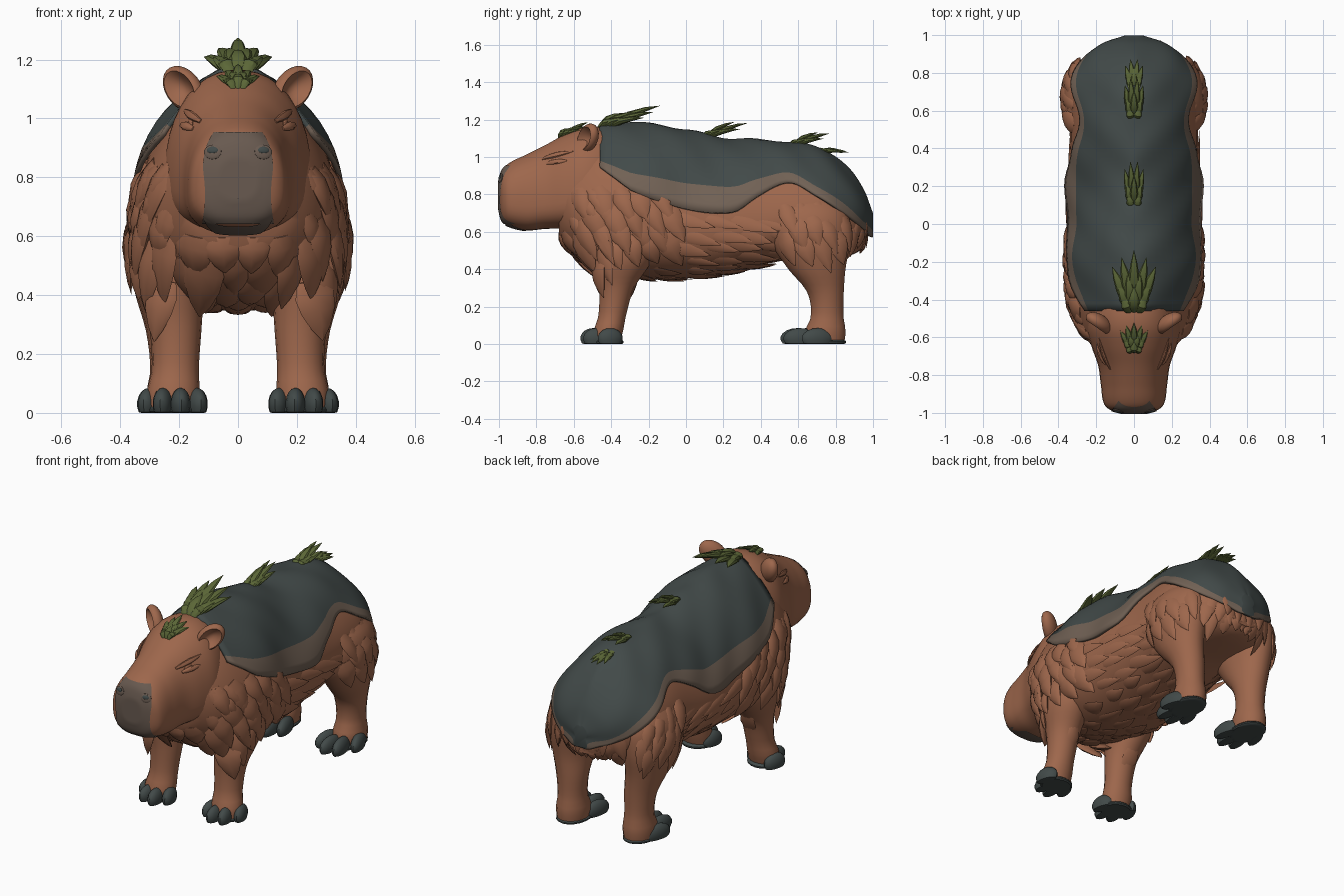
import bpy, bmesh, math, random
from math import sin, cos, pi
from mathutils import Vector, Matrix
from mathutils.bvhtree import BVHTree

random.seed(4)
cube = bpy.data.objects.get("Cube")
if cube:
    bpy.data.objects.remove(cube, do_unlink=True)


def material(name, r, g, b):
    m = bpy.data.materials.new(name)
    m.use_nodes = True
    m.diffuse_color = (r, g, b, 1)
    bsdf = m.node_tree.nodes["Principled BSDF"]
    bsdf.inputs["Base Color"].default_value = (r, g, b, 1)
    bsdf.inputs["Roughness"].default_value = 0.8
    return m


FUR = material("brown_fur", .34, .135, .072)
SLATE = material("slate", .054, .068, .066)
BAND = material("grey_brown_band", .165, .12, .09)
NOSE = material("nose_grey", .14, .102, .08)
LEAF = material("leaf_green", .105, .135, .038)

skin_verts, skin_faces = [], []


def finish(bm, name, mats, angle=40, skin=False, recalc=True):
    if recalc:
        bmesh.ops.recalc_face_normals(bm, faces=bm.faces[:])
    me = bpy.data.meshes.new(name)
    bm.to_mesh(me)
    bm.free()
    for m in mats:
        me.materials.append(m)
    me.shade_smooth()
    me.set_sharp_from_angle(angle=math.radians(angle))
    ob = bpy.data.objects.new(name, me)
    bpy.context.collection.objects.link(ob)
    if skin:  # remembered so that fur can be laid on it
        k = len(skin_verts)
        skin_verts.extend(v.co.copy() for v in me.vertices)
        skin_faces.extend([i + k for i in p.vertices] for p in me.polygons)
    return ob


def track(rows, t):
    """Smooth interpolation of a table whose first column is the key."""
    i = 0
    while i < len(rows) - 2 and t > rows[i + 1][0]:
        i += 1
    a, b = rows[i], rows[i + 1]
    p, q = rows[max(i - 1, 0)], rows[min(i + 2, len(rows) - 1)]
    d = b[0] - a[0]
    u = (t - a[0]) / d
    out = []
    for k in range(1, len(a)):
        m0 = (b[k] - p[k]) / (b[0] - p[0]) * d
        m1 = (q[k] - a[k]) / (q[0] - a[0]) * d
        out.append((2*u**3 - 3*u*u + 1)*a[k] + (u**3 - 2*u*u + u)*m0
                   + (3*u*u - 2*u**3)*b[k] + (u**3 - u*u)*m1)
    return out


def power(v, e):
    return math.copysign(abs(v) ** e, v)


def section(row, a, n_up, n_low, grow=0):
    w, top, mid, low = row
    h, n = (top - mid, n_up) if sin(a) > 0 else (mid - low, n_low)
    return (w + grow) * power(cos(a), 2/n), mid + (h + grow) * power(sin(a), 2/n)


def loft(bm, rings):
    vs = [[bm.verts.new(p) for p in r] for r in rings]
    n = len(vs[0])
    for a, b in zip(vs, vs[1:]):
        for i in range(n):
            bm.faces.new((a[i], a[(i+1) % n], b[(i+1) % n], b[i]))
    bm.faces.new(vs[0])
    bm.faces.new(vs[-1])


def body_loft(name, table, ys, n_up, n_low, sides=40):
    bm = bmesh.new()
    rings = []
    for y in ys:
        pts = [section(track(table, y), 2*pi*(i + .5)/sides, n_up, n_low) for i in range(sides)]
        rings.append([(x, y, z) for x, z in pts])
    loft(bm, rings)
    return finish(bm, name, [FUR], skin=True)


# Trunk and head: y, half width, top, widest height, bottom
BACK = 1.7
BODY = [(-.68, .19, .98, .78, .57), (-.6, .26, 1.08, .73, .48), (-.45, .325, 1.145, .69, .40),
        (-.2, .355, 1.165, .66, .35), (0, .35, 1.125, .635, .35), (.2, .345, 1.075, .63, .375),
        (.4, .335, 1.08, .65, .42), (.6, .335, 1.05, .69, .46), (.75, .32, 1.005, .69, .47),
        (.87, .255, .915, .66, .48), (.95, .155, .80, .65, .51), (.99, .03, .69, .64, .58)]
HEAD = [(-1, .07, .87, .80, .72), (-.985, .125, .925, .79, .66), (-.95, .16, .965, .77, .63),
        (-.85, .176, 1.015, .76, .607), (-.75, .19, 1.065, .77, .615), (-.65, .225, 1.12, .78, .615),
        (-.55, .25, 1.16, .79, .6), (-.45, .235, 1.16, .8, .62), (-.35, .19, 1.12, .8, .65)]
body_loft("body", BODY, [-.68 + 1.64*i/44 for i in range(45)], BACK, 2.3)
body_loft("head", HEAD, [-1 + .65*(i/36)**1.5 for i in range(37)], 2.2, 2.7)

# Legs: z, x, y, half width, half depth
FRONT = [(.02, .22, -.425, .085, .075), (.07, .22, -.415, .09, .08), (.15, .213, -.395, .08, .075),
         (.3, .213, -.37, .09, .095), (.45, .23, -.33, .115, .15), (.66, .23, -.30, .11, .16)]
REAR = [(.02, .22, .745, .085, .105), (.07, .22, .745, .09, .11), (.15, .22, .755, .078, .088),
        (.28, .225, .745, .088, .10), (.4, .24, .70, .108, .155), (.55, .245, .665, .13, .215),
        (.7, .24, .66, .12, .21), (.8, .21, .66, .07, .14)]


def ball(bm, centre, size, rot=Matrix(), seg=14):
    m = Matrix.Translation(centre) @ rot.to_4x4() @ Matrix.Diagonal((*size, 1))
    return bmesh.ops.create_uvsphere(bm, u_segments=seg, v_segments=seg//2 + 2, radius=1, matrix=m)["verts"]


for side, s in (("left", 1), ("right", -1)):
    for part, table, toe_y, reach in (("front", FRONT, -.495, 0), ("rear", REAR, .575, .02)):
        bm = bmesh.new()
        rings = []
        for i in range(22):
            z = table[0][0] + (table[-1][0] - table[0][0]) * i / 21
            cx, cy, rx, ry = track(table, z)
            rings.append([(s*(cx + rx*cos(2*pi*k/18)), cy + ry*sin(2*pi*k/18), z) for k in range(18)])
        loft(bm, rings)
        finish(bm, f"{side}_{part}_leg", [FUR], skin=True)
        # Toes fan out from a flat sole, the outermost set further back
        bm = bmesh.new()
        for x, back in ((.14, .05), (.195, 0), (.255, .015), (.302, .09 + reach)):
            yaw = Matrix.Rotation(s*(x - .21)*3, 3, 'Z')
            ball(bm, (s*x, toe_y + back + reach, .03), (.034, .07 + reach, .055), yaw)
        ball(bm, (s*.22, toe_y + .075 + reach*4, .01), (.092, .088 + reach*2, .026), seg=18)
        for v in bm.verts:
            v.co.z = max(v.co.z, 0)
        finish(bm, f"{side}_{part}_toes", [SLATE])

    # Cupped ear, facing forwards and outwards
    bm = bmesh.new()
    for v in ball(bm, (0, 0, 0), (1, 1, 1), Matrix.Rotation(pi/2, 3, 'X'), 24):
        r = math.hypot(v.co.x, v.co.z)
        if v.co.y < 0 and r < .8:
            v.co.y += 1.25 * (1 - (r/.8)**2)
    rot = Matrix.Rotation(s*.6, 3, 'Z') @ Matrix.Rotation(s*.8, 3, 'Y')
    bm.transform(Matrix.Translation((s*.185, -.525, 1.10)) @ rot.to_4x4() @ Matrix.Diagonal((.064, .046, .092, 1)))
    finish(bm, f"{side}_ear", [FUR], 60)

skin = BVHTree.FromPolygons(skin_verts, skin_faces)
LOCK = (.7, 1, .88, .5, .03)
FROND = (.45, .85, 1, .62, .03)


def blade(bm, base, tip, width, thick, up, profile, bow=1.0):
    """Pointed, slightly arched shape for both fur locks and plant leaves."""
    d = (tip - base).normalized()
    across = d.cross(up).normalized()
    up = across.cross(d)
    rings = []
    for t, f in zip((0, .25, .5, .78, 1), profile):
        c = base.lerp(tip, t) + up * thick * bow * sin(pi*t)
        rings.append([c + across*cos(k*pi/4)*width*f/2 + up*sin(k*pi/4)*thick*f for k in range(8)])
    loft(bm, rings)


def tuft(bm, origin, ray, flow, length, width, thick):
    p, n, _, _ = skin.ray_cast(Vector(origin), Vector(ray))
    if p is None:
        return
    flow = Vector(flow)
    flow = (flow - n * flow.dot(n)).normalized()
    q, m, _, _ = skin.find_nearest(p + flow * length * random.uniform(.8, 1.2))
    if (q - p).length > .04:
        blade(bm, p - n*.01, q + m*.014, width * random.uniform(.85, 1.15), thick, n, LOCK, .6)


def side_fur(name, ys, zs, flow, length, width, thick=.018):
    bm = bmesh.new()
    for s in (1, -1):
        for j, z in enumerate(zs):
            for y in ys:
                yy = y + (.05 if j % 2 else 0) + random.uniform(-.015, .015)
                tuft(bm, (s*2, yy, z + random.uniform(-.015, .015)), (-s, 0, 0), flow, length, width, thick)
    finish(bm, name, [FUR], 35)


def end_fur(name, y, ray, xs, zs, flow, length, width, thick=.018):
    bm = bmesh.new()
    for j, z in enumerate(zs):
        for x in xs:
            xx = x + (.04 if j % 2 else 0)
            tuft(bm, (xx, y, z), ray, (xx*.6, flow, -1), length, width, thick)
    finish(bm, name, [FUR], 35)


# Layered coat
side_fur("mane", (-.57, -.47, -.37, -.27, -.18), (.84, .75, .66, .57), (0, .45, -1), .22, .12, .022)
side_fur("cheek_fur", (-.61, -.53), (.84, .76, .69), (0, .8, -1), .16, .09, .016)
side_fur("hip_fur", (.52, .61, .70, .79), (.75, .67, .59), (0, .4, -1), .20, .10, .016)
side_fur("flank_fur", (-.08, .06, .20, .34), (.67, .60, .53, .46), (0, 1, -.25), .26, .07, .007)
end_fur("chest_fur", -2, (0, 1, 0), (-.25, -.15, -.05, .05, .15, .25), (.60, .53, .45), .35, .22, .13, .02)
end_fur("rump_fur", 2, (0, -1, 0), (-.18, -.11, -.04, .04, .11, .18), (.68, .62, .56), -.1, .17, .08, .013)
bm = bmesh.new()
for y in (-.42, -.3, -.18, 0, .15, .3):
    for x in (-.2, -.1, 0, .1, .2):
        tuft(bm, (x, y, .2), (0, 0, 1), (x*.2, 1, 0), .18, .09, .010)
finish(bm, "belly_fur", [FUR], 35)

# Smooth mantle over the back with a paler rim: y, rim bottom, rim top
RIM = [(-.46, .94, .97), (-.38, .88, .94), (-.28, .81, .90), (0, .72, .855), (.25, .70, .83),
       (.38, .78, .865), (.55, .86, .905), (.70, .785, .83), (.85, .69, .735), (.99, .585, .61)]


def angle_at(row, z):
    w, top, mid, low = row
    h, n = (top - mid, BACK) if z > mid else (mid - low, 2.3)
    return math.asin(power(max(-.98, min(.98, (z - mid) / h)), n/2))


bm = bmesh.new()
rows = []
for i in range(57):
    y = -.46 + 1.45 * sin(i/56 * pi/2)
    row = track(BODY, y)
    lo, hi = (angle_at(row, z) for z in track(RIM, y))
    hi = max(hi, lo + .02)
    half = [lo + (hi - lo)*k/3 for k in range(3)] + [hi + (pi/2 - hi)*k/11 for k in range(12)]
    ring = []
    for a in half + [pi - a for a in half[-2::-1]]:
        swell = .008*sin(11*y + 4*abs(a - pi/2)) + .004*sin(23*y - 7*abs(a - pi/2))
        x, z = section(row, a, BACK, 2.3, .013 + swell)
        ring.append(bm.verts.new((x, y, z)))
    rows.append(ring)
last = len(rows[0]) - 1
for a, b in zip(rows, rows[1:]):
    for k in range(last):
        f = bm.faces.new((a[k], b[k], b[k+1], a[k+1]))
        f.material_index = 1 if k < 3 or k >= last - 3 else 0
bm.faces.new(rows[-1])
mantle = finish(bm, "back_mantle", [SLATE, BAND], 50)
solid = mantle.modifiers.new("thickness", 'SOLIDIFY')
solid.thickness, solid.offset = .018, 0


def drape(name, mat, ray, place):
    """Thin patch cast onto the snout; place(u, v) gives the starting point."""
    bm = bmesh.new()
    ray = Vector(ray)
    grid = []
    for j in range(25):
        starts = [Vector(place(i/10 - 1, j/24)) for i in range(21)]
        grid.append([bm.verts.new(skin.ray_cast(p, ray)[0] - ray*.005) for p in starts])
    for a, b in zip(grid, grid[1:]):
        for k in range(20):
            bm.faces.new((a[k], a[k+1], b[k+1], b[k]))
    finish(bm, name, [mat], recalc=False)


# Muzzle patch with rounded upper corners, carried on under the chin
drape("muzzle_patch", NOSE, (0, 1, 0),
      lambda u, v: (u * (.122 - .04*v**6 - .01*sin(pi*min(1, 1.6*v))), -2, .642 + .312*v))
drape("chin_patch", NOSE, (0, 0, 1), lambda u, v: (u * (.075 + .045*v), -.855 - .11*v, 0))

# Nostrils, mouth crease, eyes and brows
rims, holes, brows = bmesh.new(), bmesh.new(), bmesh.new()
for s in (1, -1):
    p, n, _, _ = skin.ray_cast(Vector((s*.085, -2, .885)), Vector((0, 1, 0)))
    turn = n.to_track_quat('Z', 'Y').to_matrix()
    ball(rims, p + n*.004, (.031, .026, .007), turn)
    ball(holes, p + n*.008 + Vector((0, 0, .006)), (.02, .012, .005), turn)
    p, n, _, _ = skin.ray_cast(Vector((s*2, -.70, .985)), Vector((-s, 0, 0)))
    ball(brows, p - n*.003, (.008, .032, .014), Matrix.Rotation(-s*.2, 3, 'Z') @ Matrix.Rotation(.25, 3, 'X'))
    for y0, z0, y1, z1 in ((-.77, .99, -.60, 1.03), (-.745, .965, -.63, .98)):
        a, b = (skin.ray_cast(Vector((s*2, y, z)), Vector((-s, 0, 0)))[0] for y, z in ((y0, z0), (y1, z1)))
        blade(brows, a, b, .03, .009, n, FROND)
finish(rims, "nostril_rims", [NOSE])
finish(holes, "nostrils", [SLATE])
finish(brows, "eyes_and_brows", [FUR])
bm = bmesh.new()
a, b = (skin.ray_cast(Vector((0, -2, z)), Vector((0, 1, 0)))[0] + Vector((0, -.004, 0)) for z in (.73, .645))
blade(bm, a, b, .006, .004, Vector((0, -1, 0)), FROND, 0)
finish(bm, "mouth_crease", [NOSE])


def plant(name, y, z, length, rise, fan, count, width):
    """Three layers of arched leaves fanning backwards, from long and low to short and steep."""
    bm = bmesh.new()
    for layer, scale in enumerate((1, .72, .5)):
        for i in range(count - layer):
            f = 2*i/(count - layer - 1) - 1
            size = length * scale * (1 - .25*abs(f))
            r = rise * (1 - .3*abs(f)) + layer*.1
            d = Vector((sin(f*fan)*cos(r), cos(f*fan)*cos(r), sin(r)))
            base = Vector((f*width*.25, y - layer*.012, z))
            blade(bm, base, base + d*size, width, width*.3, Vector((0, -.3, 1)), FROND, 1.2)
    finish(bm, name, [LEAF], 35)


plant("crown_plant", -.655, 1.095, .16, .6, .6, 5, .042)
plant("neck_plant", -.45, 1.135, .34, .42, .42, 5, .062)
plant("middle_plant", .10, 1.09, .27, .42, .2, 4, .042)
plant("rump_plant", .57, 1.045, .235, .43, .22, 4, .044)
plant("tail_plant", .72, 1.02, .165, .02, .3, 4, .036)
